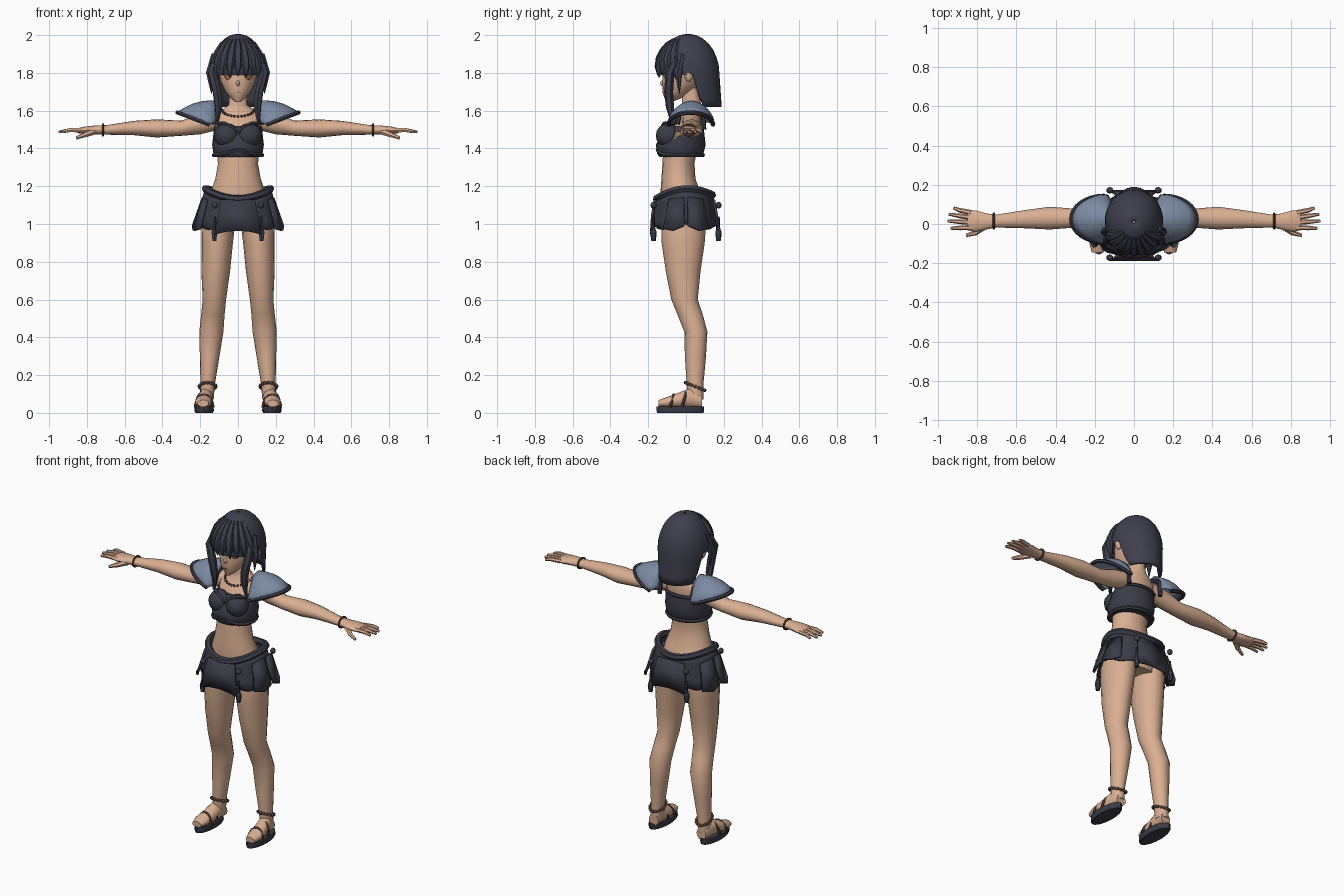
import bpy
import bmesh
from math import sin, cos, pi, radians
from mathutils import Matrix, Vector

if "Cube" in bpy.data.objects:
    bpy.data.objects.remove(bpy.data.objects["Cube"])


def material(name, red, green, blue):
    mat = bpy.data.materials.new(name)
    mat.use_nodes = True
    mat.diffuse_color = (red, green, blue, 1)
    mat.node_tree.nodes["Principled BSDF"].inputs["Base Color"].default_value = (red, green, blue, 1)
    return mat


SKIN = material("skin", .70, .43, .29)
WARM = material("warm skin", .58, .22, .11)
HAIR = material("dark hair", .05, .05, .075)
CLOTH = material("dark cloth", .045, .045, .065)
BLUE = material("slate blue cloth", .20, .255, .36)
BROWN = material("brown bead", .10, .06, .045)
IRIS = material("amber iris", .30, .12, .06)


def finish(name, mesh, mats, mirror=False, thick=0, angle=40):
    """Add a mesh object with shading, mirroring and thickness."""
    ob = bpy.data.objects.new(name, mesh)
    bpy.context.collection.objects.link(ob)
    mesh.materials.clear()
    for mat in mats:
        mesh.materials.append(mat)
    mesh.shade_smooth()
    mesh.set_sharp_from_angle(angle=radians(angle))
    if thick:
        solid = ob.modifiers.new("thickness", 'SOLIDIFY')
        solid.thickness = thick
        solid.offset = 0
    if mirror:
        ob.modifiers.new("mirror", 'MIRROR').use_mirror_merge = False
    return ob


def from_bmesh(name, bm, mats, rule=None, **options):
    bmesh.ops.recalc_face_normals(bm, faces=bm.faces)
    bm.normal_update()
    for face in bm.faces:
        face.material_index = int(rule(face)) if rule else 0
    mesh = bpy.data.meshes.new(name)
    bm.to_mesh(mesh)
    bm.free()
    return finish(name, mesh, mats, **options)


def surface(name, func, rows, cols, mats, closed=True, caps=False, **options):
    """Grid of points func(row, column fraction), closed around if wanted."""
    bm = bmesh.new()
    count = cols if closed else cols + 1
    grid = [[bm.verts.new(func(i, j / cols)) for j in range(count)] for i in range(rows)]
    for low, high in zip(grid, grid[1:]):
        for j in range(cols):
            k = (j + 1) % count
            bm.faces.new((low[j], low[k], high[k], high[j]))
    if caps:
        bm.faces.new(grid[0])
        bm.faces.new(grid[-1])
    return from_bmesh(name, bm, mats, **options)


def loft(name, rings, mats, axis="z", sides=16, **options):
    """Ellipses (position, two centre offsets, two radii) along an axis."""
    def point(i, u):
        t, a, b, ra, rb = rings[i]
        a, b = a + ra * cos(u * 2 * pi), b + rb * sin(u * 2 * pi)
        return {"x": (t, a, b), "y": (a, t, b), "z": (a, b, t)}[axis]
    return surface(name, point, len(rings), sides, mats, caps=True, **options)


def tube(name, points, radius, mat, closed=False, taper=None, **options):
    curve = bpy.data.curves.new(name, 'CURVE')
    curve.dimensions = '3D'
    curve.bevel_depth = radius
    curve.bevel_resolution = 1
    curve.use_fill_caps = True
    spline = curve.splines.new('POLY')
    spline.points.add(len(points) - 1)
    spline.use_cyclic_u = closed
    for i, place in enumerate(points):
        spline.points[i].co = (*place, 1)
        spline.points[i].radius = taper[i] if taper else 1
    temp = bpy.data.objects.new(name + " path", curve)
    bpy.context.collection.objects.link(temp)
    graph = bpy.context.evaluated_depsgraph_get()
    mesh = bpy.data.meshes.new_from_object(temp.evaluated_get(graph))
    bpy.data.objects.remove(temp)
    return finish(name, mesh, [mat], **options)


def balls(name, centres, size, mats, turn=0, **options):
    bm = bmesh.new()
    for place in centres:
        place = Matrix.Translation(place) @ Matrix.Rotation(turn, 4, 'Z') @ Matrix.Diagonal((*size, 1))
        bmesh.ops.create_uvsphere(bm, u_segments=12, v_segments=8, radius=1, matrix=place)
    return from_bmesh(name, bm, mats, **options)


def plate(name, outline, mat, **options):
    bm = bmesh.new()
    bm.faces.new([bm.verts.new(p) for p in outline])
    return from_bmesh(name, bm, [mat], **options)


def loop(func, count=24):
    return [func(2 * pi * i / count) for i in range(count)]


# Body and head
loft("torso", [(.98, 0, 0, .12, .10), (1.08, 0, -.01, .165, .12), (1.17, 0, -.03, .145, .105),
               (1.24, 0, -.04, .12, .09), (1.32, 0, -.04, .106, .085), (1.4, 0, -.03, .115, .09),
               (1.5, 0, 0, .12, .09), (1.56, 0, .02, .13, .07), (1.6, 0, .03, .09, .055),
               (1.63, 0, .03, .05, .05), (1.72, 0, .02, .045, .045)], [SKIN], sides=20)
balls("navel", [(0, -.126, 1.22)], (.005, .004, .008), [WARM])
loft("head", [(1.645, 0, -.09, .012, .015), (1.67, 0, -.065, .042, .05), (1.7, 0, -.045, .068, .08),
              (1.76, 0, -.02, .095, .105), (1.83, 0, 0, .105, .12), (1.9, 0, .01, .09, .11),
              (1.95, 0, .01, .05, .07)], [SKIN], sides=20)
balls("nose", [(0, -.122, 1.745)], (.01, .015, .016), [SKIN])
balls("ear", [(.125, .015, 1.795)], (.02, .025, .042), [SKIN], mirror=True)
balls("eye", [(.052, -.105, 1.782)], (.024, .005, .02), [IRIS], turn=.45, mirror=True)
tube("eyelid", [(.025, -.125, 1.8), (.055, -.113, 1.806), (.08, -.088, 1.797)], .004, HAIR, mirror=True)
tube("mouth", [(-.015, -.125, 1.695), (.015, -.125, 1.695)], .002, WARM)

# Arms and hands
loft("arm", [(.08, .03, 1.555, .05, .05), (.2, .03, 1.53, .05, .055), (.3, .03, 1.507, .048, .04),
             (.43, .03, 1.506, .058, .048), (.55, .025, 1.508, .047, .038), (.7, .015, 1.498, .033, .025),
             (.75, .013, 1.498, .04, .024), (.81, .015, 1.496, .055, .02), (.85, .018, 1.494, .05, .013)],
     [SKIN, WARM], axis="x", mirror=True, rule=lambda f: f.normal.z < -.5)
for finger, (start, tip, reach) in enumerate([(.058, .082, .92), (.033, .05, .945),
                                             (.008, .015, .95), (-.018, -.022, .935)]):
    tube("finger_%d" % finger, [(.83, start, 1.496), (.89, (start + tip) / 2, 1.497), (reach, tip, 1.488)],
         .012, SKIN, taper=[1.1, 1, .6], mirror=True)
tube("thumb", [(.76, -.01, 1.49), (.81, -.045, 1.472), (.855, -.058, 1.455)], .014, SKIN,
     taper=[1.3, 1, .6], mirror=True)
tube("bracelet", loop(lambda a: (.715, .015 + .038 * cos(a), 1.498 + .03 * sin(a)), 16), .006, BROWN,
     closed=True, mirror=True)

# Legs, feet and sandals
loft("leg", [(.07, .165, .05, .036, .042), (.16, .16, .048, .039, .045), (.3, .15, .05, .052, .056),
             (.43, .141, .052, .064, .061), (.52, .133, .022, .062, .067), (.6, .125, -.008, .062, .07),
             (.75, .118, -.015, .076, .092), (.9, .11, -.015, .083, .114), (1, .105, -.012, .09, .118),
             (1.1, .085, -.01, .08, .105)], [SKIN, WARM], mirror=True,
     rule=lambda f: f.normal.x < -.75 and f.calc_center_median().z > .7)
loft("foot", [(-.145, .185, .05, .03, .018), (-.1, .184, .056, .044, .028), (-.03, .176, .068, .042, .042),
              (.03, .17, .08, .038, .055), (.085, .165, .06, .032, .035)], [SKIN], axis="y", mirror=True)
loft("sole", [(0, .179, -.03, .046, .122), (.01, .179, -.03, .051, .126), (.035, .179, -.03, .05, .125)],
     [CLOTH], sides=20, mirror=True)
for label, y, wide, high in [("toe_strap", -.085, .047, .065), ("instep_strap", -.02, .044, .082)]:
    tube(label, [(.179 + wide * cos(a), y + .02 * sin(a), .03 + high * sin(a))
                 for a in [pi * i / 10 for i in range(11)]], .008, BROWN, mirror=True)
balls("anklet", loop(lambda a: (.161 + .044 * cos(a), .048 + .051 * sin(a), .14 - .02 * sin(a)), 16),
      (.009, .009, .009), [BROWN], mirror=True)

# Cropped top with bust, straps, necklace and cap sleeves
loft("cropped_top", [(1.355, 0, -.03, .122, .11), (1.37, 0, -.03, .13, .122), (1.42, 0, -.028, .137, .132),
                     (1.48, 0, -.015, .13, .112), (1.52, 0, .003, .126, .09)], [CLOTH], sides=24)
tube("hem_trim", loop(lambda a: (.128 * cos(a), -.03 + .12 * sin(a), 1.365 + .03 * max(0, -sin(a)) ** 8)),
     .011, CLOTH, closed=True)
balls("bust", [(.06, -.092, 1.468)], (.067, .068, .066), [CLOTH, BLUE], mirror=True,
      rule=lambda f: f.calc_center_median().z > 1.445)
tube("neckline_trim", [(0, -.125, 1.485), (.035, -.125, 1.515), (.07, -.115, 1.533),
                       (.105, -.085, 1.53), (.135, -.045, 1.54)], .011, CLOTH, mirror=True)
tube("shoulder_strap", [(.135, -.045, 1.53), (.125, -.03, 1.6), (.12, .03, 1.63), (.115, .09, 1.59),
                        (.115, .095, 1.5)], .013, CLOTH, mirror=True)
tube("back_trim", [(.125 * cos(a), .003 + .09 * sin(a), 1.515) for a in [pi * i / 12 for i in range(13)]],
     .011, CLOTH)
balls("necklace", [(.085 * cos(a), .02 + .085 * sin(a), 1.605 + .035 * sin(a))
                   for a in [pi * (1 + i / 14) for i in range(15)]], (.007, .007, .007), [BROWN])


def sleeve_point(i, u):
    a, t = pi * u, i / 5
    inner = Vector((.115, .03 + .075 * cos(a), 1.54 + .11 * sin(a)))
    outer = Vector((.15 + .17 * sin(a), .025 + .118 * cos(a), 1.525 + .065 * sin(a)))
    return inner.lerp(outer, t) + Vector((0, .02 * cos(a), .02 * sin(a))) * sin(pi * t)


surface("cap_sleeve", sleeve_point, 6, 16, [BLUE], closed=False, thick=.008, mirror=True)
tube("sleeve_trim", [sleeve_point(5, i / 16) for i in range(17)], .012, CLOTH, mirror=True)

# Pleated skirt with panels, waistband and tassels
def skirt_point(i, u):
    a, t = 2 * pi * u, i / 4
    pleat = 1 + .05 * t * (round(u * 48) // 2 % 2)
    dip = 1.165 + .022 * cos(2 * a) + .01 * sin(a)
    return ((.172 + .04 * t) * pleat * cos(a), -.008 + (.148 + .014 * t) * pleat * sin(a),
            dip * (1 - t) + t * (.985 + .015 * cos(4 * a)))


surface("skirt", skirt_point, 5, 48, [CLOTH], thick=.01, angle=25)
tube("waistband", [skirt_point(0, i / 32) for i in range(32)], .02, CLOTH, closed=True)
for label, side in (("front", -1), ("back", 1)):
    y = -.008 + side * .155
    plate(label + "_panel", [(-.09, y, 1.13), (.09, y, 1.13), (.105, y + side * .015, 1.05),
                             (.125, y + side * .02, .945), (.06, y + side * .02, .96), (0, y + side * .02, .965),
                             (-.06, y + side * .02, .96), (-.125, y + side * .02, .945),
                             (-.105, y + side * .015, 1.05)], CLOTH, thick=.014)
    knot = side * .172
    tube(label + "_tassel", [(.122, knot, 1.04), (.125, knot, .985), (.125, knot, .95), (.125, knot, .91)],
         .013, CLOTH, taper=[.5, .6, 1.3, .9], mirror=True)
    balls(label + "_knot", [(.122, knot, 1.1), (.125, knot, .955)], (.016, .016, .018), [CLOTH], mirror=True)
    plate(label + "_side_panel", [(.185, side * .01, 1.14), (.165, side * .09, 1.13), (.2, side * .12, .975),
                                  (.235, side * .07, .965), (.238, side * .01, .99)], CLOTH,
          thick=.014, mirror=True)

# Hair: bob cut longer at the back, fringe and side locks
def dome(a, tilt):
    return Vector((.143 * sin(tilt) * cos(a), .01 + .16 * sin(tilt) * sin(a), 1.795 + .205 * cos(tilt)))


def hair_point(i, u):
    a = 2 * pi * u
    if i < 8:
        return dome(a, .04 + (pi / 2 - .04) * i / 7)
    drop = (i - 7) / 4 * min(1, max(0, (sin(a) - .2) * 6))
    edge = dome(a, pi / 2)
    return edge.x * (1 - .14 * drop), edge.y + .012 * drop, edge.z - .175 * drop


surface("hair_cap", hair_point, 12, 40, [HAIR], thick=.014)
for i in range(9):
    swing = (i - 4) * .3
    length = 1.62 + .05 * (i % 2) + .14 * (abs(swing) > 1)
    tube("fringe_lock_%d" % i, [dome(-pi / 2 + swing * (.75 + .25 * k / 5), .5 + (length - .5) * k / 5)
                               for k in range(6)], .027, HAIR, taper=[.4, .7, .9, 1, .8, .1])
tube("side_lock", [(.12, -.05, 1.88), (.137, -.085, 1.8), (.112, -.092, 1.7), (.103, -.085, 1.62),
                   (.108, -.075, 1.54)], .024, HAIR, taper=[.7, 1, 1, .9, .3], mirror=True)
tube("temple_lock", [(.125, -.02, 1.9), (.148, -.04, 1.8), (.14, -.035, 1.69)], .022, HAIR,
     taper=[.7, 1, .1], mirror=True)
